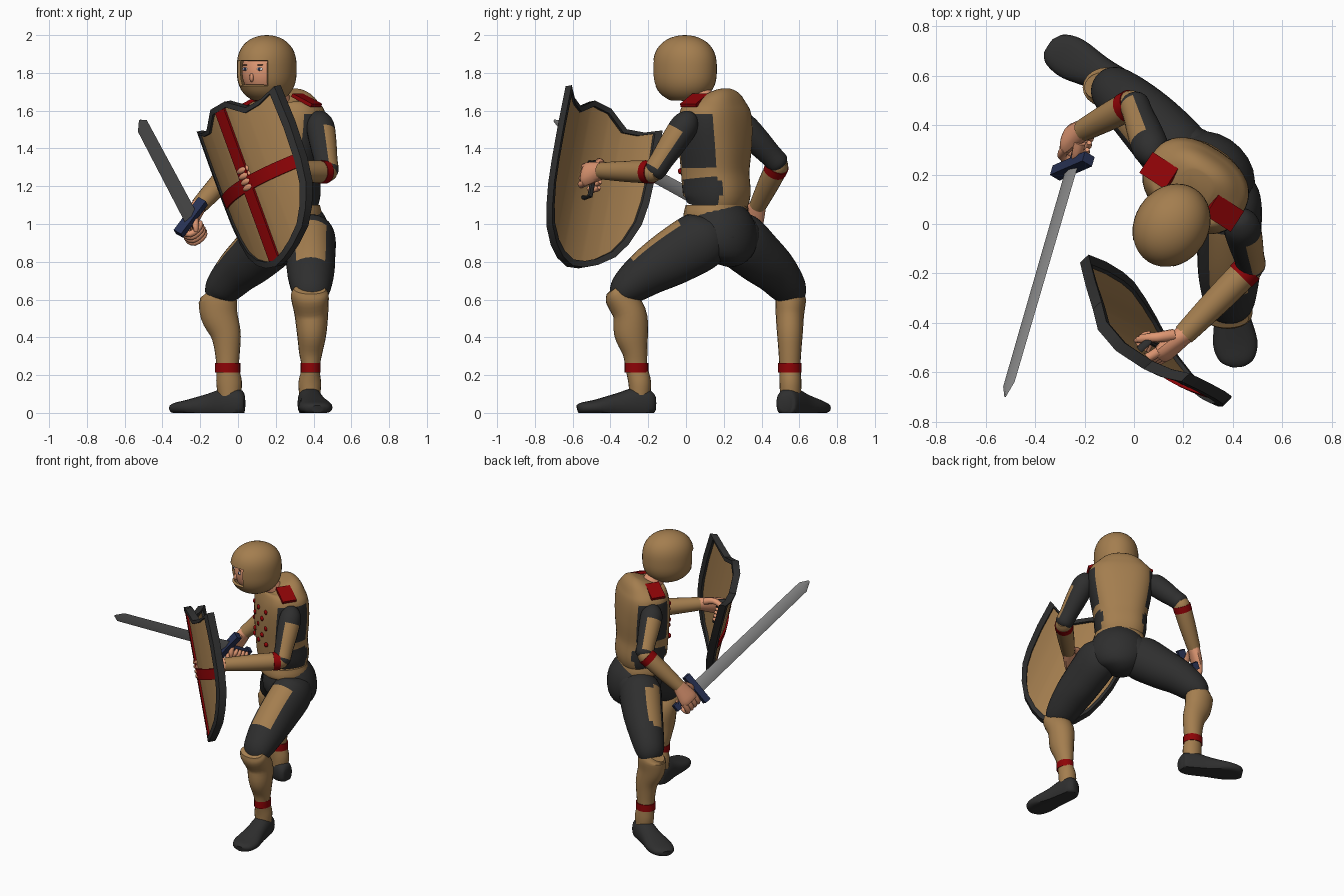
import bpy, bmesh, math
from mathutils import Vector as V, Matrix

if "Cube" in bpy.data.objects:
    bpy.data.objects.remove(bpy.data.objects["Cube"])

COLORS = {"tan": (0.37, 0.208, 0.078), "charcoal": (0.028, 0.028, 0.028), "red": (0.27, 0.001, 0.002),
          "skin": (0.74, 0.31, 0.17), "steel": (0.25, 0.25, 0.25), "navy": (0.02, 0.03, 0.085),
          "white": (0.8, 0.8, 0.8), "brown": (0.08, 0.03, 0.015)}
MATS = {}
for k, c in COLORS.items():
    MATS[k] = bpy.data.materials.new(k)
    MATS[k].diffuse_color = (*c, 1)

UP = V((0, 0, 1))
SIDE = V((0.84, -0.545, 0)).normalized()      # wearer's left
FWD = V((SIDE.y, -SIDE.x, 0))                 # facing direction


def finish(bm, name, rule, matrix=None):
    """Turn a bmesh into an object, colouring faces by name or by rule(center, normal)."""
    bmesh.ops.recalc_face_normals(bm, faces=bm.faces)
    bm.normal_update()
    used = []
    for f in bm.faces:
        key = rule if isinstance(rule, str) else rule(f.calc_center_median(), f.normal)
        if key not in used:
            used.append(key)
        f.material_index = used.index(key)
    me = bpy.data.meshes.new(name)
    bm.to_mesh(me)
    bm.free()
    for k in used:
        me.materials.append(MATS[k])
    ob = bpy.data.objects.new(name, me)
    bpy.context.collection.objects.link(ob)
    if matrix:
        ob.matrix_world = matrix
    return ob


def loft(name, stations, rule, side=(1, 0, 0), n=20, sub=4, power=2.0, zmin=None):
    """Skin elliptical rings along a smooth path; a station is x, y, z, radius along side, other radius."""
    st = [[float(c) for c in s] for s in stations]
    rows = []
    for i in range(len(st) - 1):
        p0, p1, p2, p3 = st[max(i - 1, 0)], st[i], st[i + 1], st[min(i + 2, len(st) - 1)]
        for k in range(sub):
            t = k / sub
            rows.append([0.5 * (2 * b + (c - a) * t + (2 * a - 5 * b + 4 * c - d) * t * t
                                + (3 * b - a - 3 * c + d) * t ** 3) for a, b, c, d in zip(p0, p1, p2, p3)])
    rows.append(st[-1])
    bm, rings = bmesh.new(), []
    for i, r in enumerate(rows):
        tan = (V(rows[min(i + 1, len(rows) - 1)][:3]) - V(rows[max(i - 1, 0)][:3])).normalized()
        s = V(side)
        s = (s - tan * s.dot(tan)).normalized()
        q = tan.cross(s)
        ring = []
        for j in range(n):
            a = 2 * math.pi * j / n
            ca, sa = [math.copysign(abs(x) ** (2 / power), x) for x in (math.cos(a), math.sin(a))]
            p = V(r[:3]) + s * ca * r[3] + q * sa * r[4]
            if zmin is not None:
                p.z = max(p.z, zmin)
            ring.append(bm.verts.new(p))
        rings.append(ring)
    for a, b in zip(rings, rings[1:]):
        for j in range(n):
            bm.faces.new((a[j], a[(j + 1) % n], b[(j + 1) % n], b[j]))
    bm.faces.new(rings[0])
    bm.faces.new(rings[-1])
    return finish(bm, name, rule)


def frame(center, x, y, z):
    return Matrix.Translation(center) @ Matrix((x, y, z)).transposed().to_4x4()


def box(name, center, axes, size, mat):
    bm = bmesh.new()
    bmesh.ops.create_cube(bm, size=1, matrix=Matrix.Diagonal((*size, 1)))
    return finish(bm, name, mat, frame(V(center), *axes))


def ball(name, center, axes, radii, mat, seg=16):
    bm = bmesh.new()
    bmesh.ops.create_uvsphere(bm, u_segments=seg, v_segments=seg // 2, radius=1, matrix=Matrix.Diagonal((*radii, 1)))
    return finish(bm, name, mat, frame(V(center), *axes))


BODY = (SIDE, -FWD, UP)


def at(s, f, z):
    return V((0.25, 0.155, z)) + SIDE * s + FWD * f


# Torso with dark side panels, belt and pelvis
def torso_rule(c, n):
    if c.z < 1.14 and n.dot(FWD) > -.55:
        return "charcoal"
    return "charcoal" if abs(n.dot(SIDE)) > 0.75 and c.z < 1.58 and not 1.25 < c.z < 1.31 else "tan"


loft("torso", [(*at(0, f, z), w, d) for f, z, w, d in (
    (0, 1.09, .155, .14), (-.01, 1.15, .172, .165), (0, 1.27, .18, .165), (0, 1.41, .205, .17),
    (0, 1.53, .22, .165), (0, 1.61, .21, .15), (0, 1.66, .155, .125), (.01, 1.69, .07, .075))],
     torso_rule, SIDE, 40, 5, 2.5)
loft("belt", [(.265, .16, z, w, d) for z, w, d in ((1.03, .175, .155), (1.05, .18, .16), (1.1, .168, .15))],
     "tan", SIDE, 28, 2, 2.3)
loft("pelvis", [(.27, .165, 1.07, .16, .14), (.285, .18, .99, .195, .175), (.295, .195, .9, .2, .175),
                (.285, .19, .83, .14, .14), (.28, .18, .79, .05, .06)], "charcoal", SIDE, 24)
loft("neck", [(.225, .11, 1.62, .07, .07), (.19, .06, 1.70, .065, .065), (.17, .03, 1.77, .06, .06)], "skin", SIDE)
for sgn in (-1, 1):
    tilt = (SIDE - UP * 0.45 * sgn).normalized()
    box("shoulder_plate", at(.155 * sgn, .03, 1.655), (tilt, -FWD, tilt.cross(-FWD)), (.135, .10, .02), "red")
    ball("buttock", at(.09 * sgn, -.11, .93), BODY, (.1, .1, .12), "charcoal")
for i, z in enumerate((1.28, 1.34, 1.40, 1.46, 1.52)):
    for s in ((-.06, .06) if i % 2 else (-.1, 0, .1)):
        ball("chest_stud", at(s, .165 if abs(s) < .08 else .153, z), BODY, (.017, .015, .017), "red", 10)

# Helmet with face opening, head and face
HEAD = V((.152, -.006, 1.82))
bm = bmesh.new()
bmesh.ops.create_uvsphere(bm, u_segments=36, v_segments=24, radius=1)
gone = []
for f in bm.faces:
    c = f.calc_center_median()
    az = abs(math.atan2(c.x, -c.y))
    if c.z < -0.93 or (az < math.radians(40) and -0.55 < c.z < 0.25):
        gone.append(f)
bmesh.ops.delete(bm, geom=gone, context="FACES")
for v in bm.verts:
    full = math.sqrt((1 - abs(v.co.z) ** 2.7) / max(1 - v.co.z ** 2, 1e-3)) if abs(v.co.z) < .999 else 1
    v.co = V((v.co.x * .15 * full, v.co.y * .177 * full, v.co.z * .18))
helmet = finish(bm, "helmet", "tan", frame(HEAD, *BODY))
mod = helmet.modifiers.new("thickness", "SOLIDIFY")
mod.thickness = 0.016
ball("head", HEAD - UP * .01, BODY, (.125, .15, .16), "skin", 24)
ball("nose", HEAD + FWD * .147 - UP * .045, BODY, (.012, .016, .024), "skin", 10)
for sgn in (-1, 1):
    e = HEAD + FWD * .139 + SIDE * .045 * sgn
    ball("eye", e, BODY, (.02, .006, .009), "white", 12)
    ball("pupil", e + FWD * .003, BODY, (.009, .006, .008), "navy", 10)
    ball("eyebrow", e + UP * .022 - FWD * .001, BODY, (.022, .004, .003), "brown", 10)


# Arms: sleeve with outer stripe, elbow band and forearm
def arm(prefix, shoulder, elbow, wrist, out):
    s, e, w = V(shoulder), V(elbow), V(wrist)
    d, g = (e - s).normalized(), (w - e).normalized()
    o = V(out)
    o = (o - d * o.dot(d)).normalized()
    size = (e - s).length
    loft(prefix + "_upper_arm", [(*(s + d * size * t), r, r) for t, r in (
        (-.25, .015), (-.19, .045), (0, .073), (.35, .072), (.75, .062), (1, .058), (1.1, .03))],
         lambda c, n: "tan" if n.dot(o) > .72 and .05 < (c - s).dot(d) < size * .95 else "charcoal", (0, .3, 1), 24)
    loft(prefix + "_forearm", [(*(e + (w - e) * t), r, r) for t, r in (
        (-.08, .04), (.05, .058), (.4, .058), (.8, .05), (1, .045))], "tan", (0, .3, 1))
    loft(prefix + "_elbow_band", [(*(e + g * t), .062, .062) for t in (.015, .06)], "red", (0, .3, 1), sub=1)


# Hand curled around a grip; a is the grip axis, returns the wrist
def hand(prefix, grip, d, a, p, k=1.35):
    w = grip - d * .085 * k - p * .035 * k
    loft(prefix + "_palm", [(*(w + d * t * k), r * k, q * k) for t, r, q in (
        (-.02, .03, .03), (.03, .042, .028), (.08, .05, .026), (.1, .046, .02))], "skin", a, 12, 3)
    for i in range(4):
        b = w + a * (i - 1.5) * .024 * k
        loft(prefix + "_finger", [(*(b + (d * x + p * y) * k), r * k, r * k) for x, y, r in (
            (.085, 0, .015), (.13, .012, .014), (.135, .05, .013), (.095, .068, .012), (.07, .06, .007))],
             "skin", a, 10, 3)
    loft(prefix + "_thumb", [(*(w + (d * x + a * y + p * z) * k), r * k, r * k) for x, y, z, r in (
        (.02, .03, .01, .018), (.06, .058, .03, .016), (.1, .055, .06, .013), (.12, .045, .07, .007))],
         "skin", d + p * .3 - a * .4, 10, 3)
    return w


# Sword and the right arm holding it
BLADE = V((-.27, -.93, .51)).normalized()
GUARD = V((.16, .09, .19))
GUARD = (GUARD - BLADE * GUARD.dot(BLADE)).normalized()
hilt = V((-.25, .235, 1.035))
loft("sword_blade", [(*(hilt + BLADE * t), w, q) for t, w, q in (
    (0, .045, .011), (1.04, .04, .009), (1.1, .006, .003))], "steel", GUARD, 4, 1)
axes = (GUARD, BLADE, GUARD.cross(BLADE))
box("sword_guard", hilt, axes, (.225, .045, .05), "navy")
loft("sword_grip", [(*(hilt - BLADE * t), .018, .018) for t in (0, .18)], "navy", GUARD, 12, 1)
box("sword_pommel", hilt - BLADE * .19, axes, (.05, .035, .04), "navy")
elbow = V((0, .49, 1.32))
grip = hilt - BLADE * .105
d = grip - elbow
d = (d - BLADE * d.dot(BLADE)).normalized()
wrist = hand("right", grip, d, BLADE, BLADE.cross(d))
arm("right", (.07, .30, 1.52), elbow, wrist, (-.7, .3, .65))

# Shield: curved panel in its own u (across), v (down), o (outward) space
DOWN = V((.337, -.174, -.925)).normalized()
ACR = V((.577, -.695, .429))
ACR = (ACR - DOWN * ACR.dot(DOWN)).normalized()
OUT = DOWN.cross(ACR)
TOP = V((-.11, -.44, 1.62)) + ACR * .024
UPPER = [(0, 0), (.06, 0), (.17, .08), (.26, .07), (.338, .035)]
LOWER = [(0, .92), (.08, .9), (.155, .86), (.235, .79), (.285, .7), (.325, .58), (.34, .45), (.345, .25)]


def sp(u, v, o=0):
    return TOP + DOWN * v + ACR * u + OUT * (o - 1.06 * u * u)


def interp(tab, u):
    for (a, x), (b, y) in zip(tab, tab[1:]):
        if u <= b + 1e-6:
            return x + (y - x) * (u - a) / (b - a)
    return tab[-1][1]


def sheet(name, us, vspan, o, thick, mat, rows=8):
    bm, cols = bmesh.new(), []
    for u in us:
        a, b = vspan(abs(u))
        cols.append([bm.verts.new(sp(u, a + (b - a) * k / rows, o)) for k in range(rows + 1)])
    for x, y in zip(cols, cols[1:]):
        for k in range(rows):
            bm.faces.new((x[k], y[k], y[k + 1], x[k + 1]))
    m = finish(bm, name, mat).modifiers.new("thickness", "SOLIDIFY")
    m.thickness, m.offset = thick, 0


half = sorted({u * .96 for u, _ in UPPER + LOWER if u > 0})
us = [-u for u in reversed(half)] + [0] + half
sheet("shield_panel", us, lambda u: (interp(UPPER, u / .96) + .012, interp(LOWER, u / .96) - .012), 0, .016, "tan")
sheet("shield_cross_upright", (-.037, 0, .037), lambda u: (.02, .89), .012, .016, "red")
sheet("shield_cross_bar", [-.315 + .045 * i for i in range(15)], lambda u: (.413, .487), .012, .016, "red", 1)
right = UPPER[1:] + LOWER[::-1]
outline = right + [(-u, v) for u, v in reversed(right[:-1])]
bm, rings = bmesh.new(), []
for u, v in outline:
    iu, iv = u * .91, .43 + (v - .43) * .93
    rings.append([bm.verts.new(sp(*q)) for q in ((u, v, .024), (iu, iv, .024), (iu, iv, -.024), (u, v, -.024))])
for a, b in zip(rings, rings[1:] + rings[:1]):
    for k in range(4):
        bm.faces.new((a[k], a[(k + 1) % 4], b[(k + 1) % 4], b[k]))
finish(bm, "shield_rim", "charcoal")

# Shield handle and the left arm holding it
loft("shield_handle", [(*sp(0, v, o), .016, .012) for v, o in ((.33, 0), (.33, -.06), (.53, -.06), (.53, 0))],
     "charcoal", ACR, 8, 1)
elbow, grip = V((.475, -.17, 1.275)), sp(0, .42, -.06)
d = grip - elbow
d = (d - DOWN * d.dot(DOWN)).normalized()
wrist = hand("left", grip, d, -DOWN, d.cross(-DOWN))
arm("left", (.435, -.005, 1.525), elbow, wrist, (.75, -.65, .1))


# Legs: thigh with tan patch, shin guard, ankle band and boot
def leg(prefix, thigh, shin, boot, patch, lo, hi, band):
    o, a, b = V(patch).normalized(), V(thigh[0][:3]), V(thigh[-1][:3])
    axis = (b - a) / (b - a).length_squared
    loft(prefix + "_thigh", thigh, lambda c, n: "tan" if n.dot(o) > .76 and lo < (c - a).dot(axis) < hi else "charcoal",
         (1, 0, 0) if prefix == "left" else (.6, .8, 0), 28, 5)
    loft(prefix + "_shin_guard", shin, "tan", (1, 0, 0), 20, 4)
    x, y = shin[-3][:2]
    loft(prefix + "_ankle_band", [(x, y, z, *band) for z in (.215, .265)], "red", sub=1)
    loft(prefix + "_boot", boot, "charcoal", V((boot[-1][1] - boot[0][1], boot[0][0] - boot[-1][0], 0)), 20, 4, 2.4, 0.0)


leg("left", [(.375, .15, .97, .1, .1), (.385, .09, .92, .13, .155), (.385, -.06, .83, .13, .15),
             (.385, -.2, .745, .125, .125), (.385, -.31, .66, .105, .095), (.38, -.355, .605, .08, .06)],
    [(.38, -.385, .655, .085, .045), (.38, -.36, .62, .1, .075), (.388, -.3, .53, .09, .088), (.39, -.29, .42, .078, .09),
     (.385, -.27, .32, .062, .066), (.385, -.262, .24, .048, .058), (.38, -.245, .16, .06, .06), (.38, -.245, .09, .055, .055)],
    [(.37, -.165, .05, .03, .04), (.375, -.19, .05, .055, .07), (.38, -.26, .05, .065, .085), (.395, -.36, .04, .07, .065),
     (.41, -.48, .03, .09, .04), (.418, -.55, .025, .07, .03), (.42, -.575, .02, .03, .02)],
    (.0, -.5, .85), .2, .72, (.053, .063))
leg("right", [(.23, .22, .97, .1, .1), (.18, .28, .92, .14, .15), (.09, .38, .83, .135, .14),
              (.0, .47, .75, .12, .12), (-.08, .54, .66, .1, .095), (-.11, .56, .605, .075, .065)],
    [(-.13, .56, .65, .085, .055), (-.11, .555, .61, .1, .08), (-.1, .55, .52, .098, .075), (-.065, .55, .42, .08, .068),
     (-.056, .55, .32, .066, .06), (-.055, .55, .24, .06, .056), (-.047, .553, .16, .068, .058), (-.045, .553, .09, .06, .055)],
    [(.035, .525, .05, .03, .04), (.015, .53, .05, .055, .07), (-.05, .56, .05, .065, .085), (-.14, .61, .04, .07, .065),
     (-.25, .67, .03, .088, .042), (-.32, .705, .025, .07, .03), (-.345, .72, .02, .035, .02)],
    (-.4, -.3, .85), .22, .72, (.068, .062))

# Apply thickness, then smooth shading with crisp edges
bpy.ops.object.select_all(action="SELECT")
bpy.context.view_layer.objects.active = helmet
bpy.ops.object.convert(target="MESH")
bpy.ops.object.shade_smooth_by_angle(angle=math.radians(40))

for m in bpy.data.materials:
    if m.users and not m.is_grease_pencil:
        m.use_nodes = True
        m.node_tree.nodes["Principled BSDF"].inputs["Base Color"].default_value = m.diffuse_color
